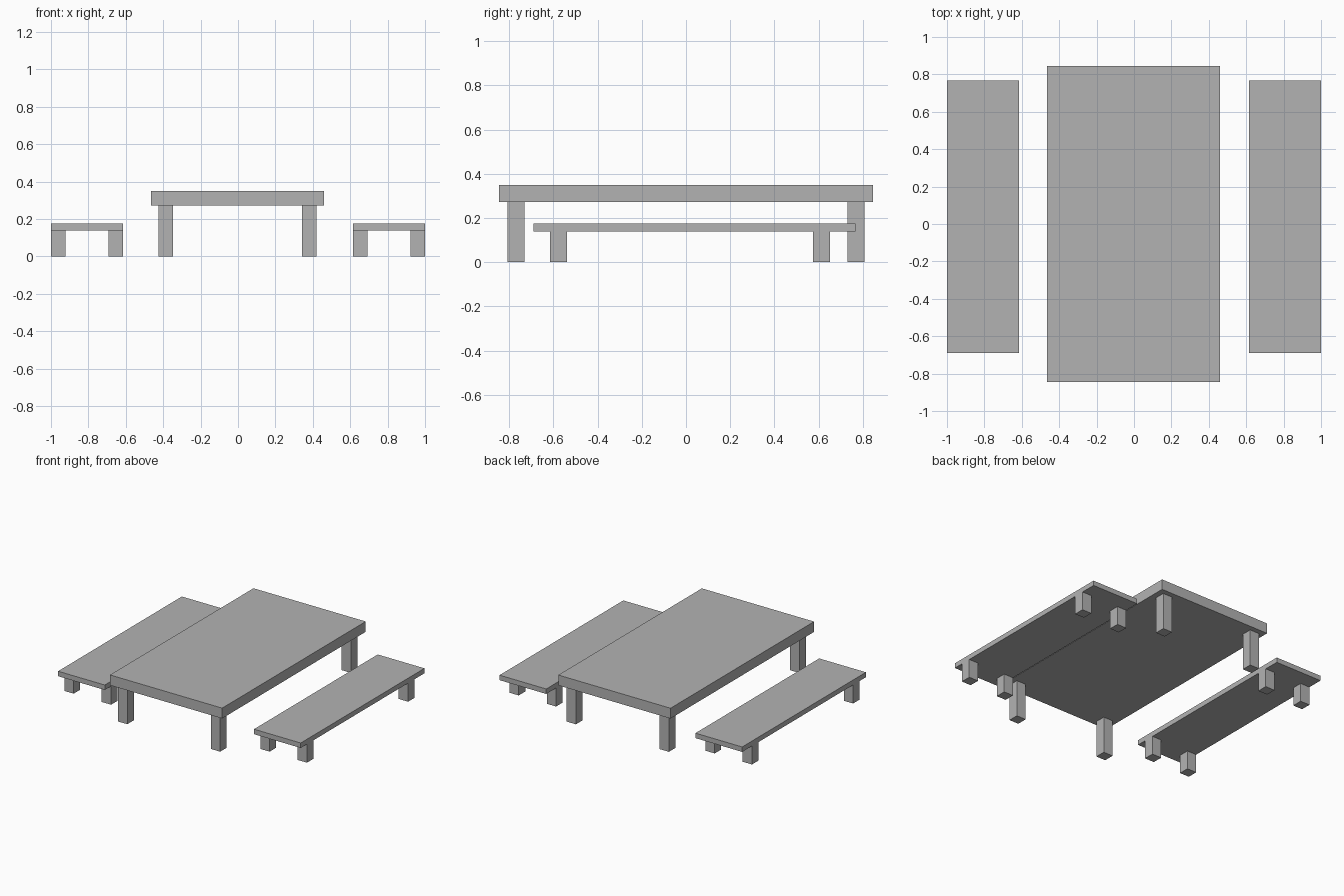
import bpy
from mathutils import Vector

cube = bpy.data.objects.get("Cube")
if cube:
    bpy.data.objects.remove(cube, do_unlink=True)

# One plain grey for everything
grey = bpy.data.materials.new("plain grey")
grey.use_nodes = True
colour = (0.45, 0.45, 0.45, 1)
grey.diffuse_color = colour
grey.node_tree.nodes["Principled BSDF"].inputs["Base Color"].default_value = colour


def box(name, low, high):
    """Flat-sided block between two opposite corners."""
    low, high = Vector(low), Vector(high)
    bpy.ops.mesh.primitive_cube_add(size=1, location=(low + high) / 2)
    part = bpy.context.object
    part.name = name
    part.scale = high - low
    bpy.ops.object.transform_apply(location=False, rotation=False, scale=True)
    part.data.materials.append(grey)


def furniture(name, x_range, y_range, underside, top, leg_x, leg_y, leg=0.077):
    """Slab on four square legs; leg_x and leg_y give the low corners."""
    box(name + "_top", (x_range[0], y_range[0], underside), (x_range[1], y_range[1], top))
    for side, x in zip(("right", "left"), leg_x):
        for end, y in zip(("front", "back"), leg_y):
            box(f"{name}_leg_{end}_{side}", (x, y, 0), (x + leg, y + leg, underside))


# Table
furniture("table", (-0.464, 0.461), (-0.845, 0.845), 0.273, 0.35,
          (-0.424, 0.342), (-0.808, 0.73))

# Benches, with legs flush to the long edges
for side, x in (("right", -1), ("left", 0.615)):
    furniture(side + "_bench", (x, x + 0.385), (-0.69, 0.767), 0.138, 0.175,
              (x, x + 0.308), (-0.616, 0.574))
